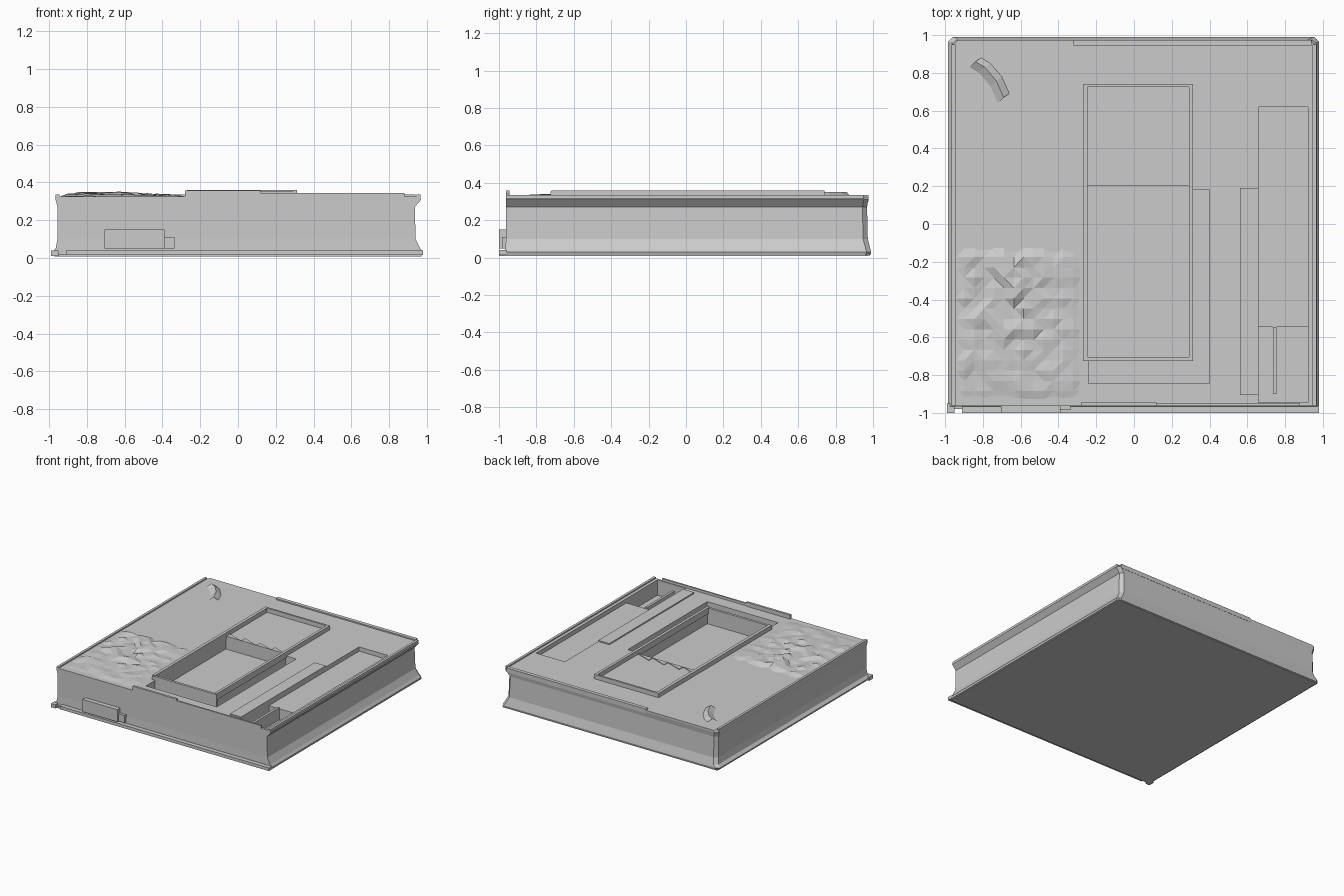
import bpy, bmesh, random
from mathutils import Vector

if "Cube" in bpy.data.objects:
    bpy.data.objects.remove(bpy.data.objects["Cube"])
random.seed(4)


def finish(name, bm):
    bmesh.ops.recalc_face_normals(bm, faces=bm.faces)
    me = bpy.data.meshes.new(name)
    bm.to_mesh(me)
    bm.free()
    ob = bpy.data.objects.new(name, me)
    bpy.context.collection.objects.link(ob)
    return ob


def box(name, x0, x1, y0, y1, z0, z1):
    bm = bmesh.new()
    bmesh.ops.create_cube(bm, size=1)
    for v in bm.verts:
        v.co = Vector(((x0 + x1) / 2 + v.co.x * (x1 - x0),
                       (y0 + y1) / 2 + v.co.y * (y1 - y0),
                       (z0 + z1) / 2 + v.co.z * (z1 - z0)))
    return finish(name, bm)


def stack(name, rings, c=0.025):
    """Loft chamfered rectangles (x0, x1, y0, y1, z); front corners stay nearly square."""
    bm = bmesh.new()
    loops = []
    for x0, x1, y0, y1, z in rings:
        pts = [(x0, y0), (x1, y0), (x1, y1 - c), (x1 - c, y1), (x0 + c, y1), (x0, y1 - c)]
        loops.append([bm.verts.new((x, y, z)) for x, y in pts])
    for a, b in zip(loops, loops[1:]):
        for i in range(len(a)):
            j = (i + 1) % len(a)
            bm.faces.new((a[i], a[j], b[j], b[i]))
    bm.faces.new(loops[0])
    bm.faces.new(loops[-1])
    return finish(name, bm)


def cut(target, *dims):
    cutter = box("cutter", *dims)
    mod = target.modifiers.new("cut", 'BOOLEAN')
    mod.operation, mod.solver, mod.object = 'DIFFERENCE', 'EXACT', cutter
    bpy.context.view_layer.objects.active = target
    bpy.ops.object.modifier_apply(modifier=mod.name)
    bpy.data.objects.remove(cutter)


# Main slab: flared foot, upright walls, projecting cornice
slab = stack("slab_body", [
    (-0.98, 0.975, -0.965, 0.985, 0.015),
    (-0.985, 0.98, -0.965, 0.99, 0.03),
    (-0.965, 0.965, -0.965, 0.985, 0.05),
    (-0.955, 0.94, -0.963, 0.972, 0.10),
    (-0.955, 0.935, -0.963, 0.968, 0.27),
    (-0.965, 0.97, -0.963, 0.975, 0.31),
    (-0.955, 0.955, -0.963, 0.975, 0.325)])

# Courtyard, its side trough, and the sunken strip along the right side
cut(slab, -0.25, 0.30, -0.71, 0.20, 0.225, 0.5)
cut(slab, -0.24, 0.40, -0.845, -0.72, 0.225, 0.5)
cut(slab, 0.305, 0.40, -0.80, 0.18, 0.225, 0.5)
cut(slab, 0.66, 0.92, -0.945, 0.62, 0.29, 0.5)
cut(slab, 0.66, 0.92, -0.945, -0.545, 0.20, 0.5)

# Raised curb framing the courtyard
box("curb_left", -0.27, -0.245, -0.72, 0.74, 0.31, 0.36)
box("curb_right", 0.29, 0.312, -0.72, 0.74, 0.31, 0.36)
box("curb_back", -0.27, 0.312, 0.725, 0.74, 0.31, 0.36)
box("curb_front", -0.27, 0.312, -0.725, -0.705, 0.22, 0.355)

# Stepped edge where the courtyard floor ends
for i in range(4):
    x = -0.25 + i * 0.137
    bm = bmesh.new()
    low = [bm.verts.new(p) for p in ((x, 0.2, 0.29), (x + 0.137, 0.2, 0.29), (x, 0.25, 0.29))]
    top = bmesh.ops.extrude_face_region(bm, geom=[bm.faces.new(low)])["geom"]
    bmesh.ops.translate(bm, verts=[g for g in top if isinstance(g, bmesh.types.BMVert)],
                        vec=(0, 0, 0.04))
    finish("courtyard_step", bm)

# Long ridge beside the sunken strip and a narrow rib in the pit
box("roof_ridge", 0.56, 0.66, -0.905, 0.19, 0.30, 0.335)
box("pit_rib", 0.735, 0.755, -0.90, -0.545, 0.20, 0.30)

# Front parapet and low rims on the roof edge
box("front_parapet", -0.28, 0.12, -0.963, -0.945, 0.30, 0.358)
box("front_rim", 0.12, 0.88, -0.963, -0.95, 0.30, 0.345)
box("back_rim", -0.32, 0.94, 0.945, 0.975, 0.30, 0.335)
for x in (-0.965, 0.945):
    box("side_rim", x, x + 0.02, -0.963, 0.95, 0.305, 0.335)

# Rough raised patch on the front left of the roof
bm = bmesh.new()
bmesh.ops.create_grid(bm, x_segments=13, y_segments=15, size=1)
for v in bm.verts:
    edge = max(abs(v.co.x), abs(v.co.y)) > 0.99
    inner = 1 - 0.6 * max(abs(v.co.x + 0.3), abs(v.co.y - 0.3))
    z = 0.322 if edge else 0.327 + random.random() * 0.03 * max(0.1, inner)
    v.co = Vector((-0.61 + v.co.x * 0.34, -0.53 + v.co.y * 0.41, z))
bmesh.ops.triangulate(bm, faces=bm.faces)
finish("rough_roof_patch", bm)

# Small curved fin at the back left of the roof
bm = bmesh.new()
path = [(-0.81, 0.88), (-0.76, 0.85), (-0.70, 0.78), (-0.66, 0.69)]
outer = [bm.verts.new((x, y, 0.325)) for x, y in path]
crest = [bm.verts.new((x - 0.03, y - 0.02, 0.35)) for x, y in path]
foot = [bm.verts.new((x - 0.06, y - 0.05, 0.325)) for x, y in path]
for a, b in ((outer, crest), (crest, foot)):
    for i in range(3):
        bm.faces.new((a[i], a[i + 1], b[i + 1], b[i]))
finish("roof_fin", bm)

# Front plinth and entrance box
box("front_plinth", -0.91, 0.98, -1.0, -0.96, 0.015, 0.04)
box("corner_foot", -0.99, -0.95, -1.0, -0.95, 0.01, 0.04)
box("entrance_box", -0.705, -0.39, -1.0, -0.96, 0.05, 0.15)
box("entrance_side", -0.39, -0.335, -0.985, -0.96, 0.05, 0.11)

# Thin ground sheet
box("ground_sheet", -0.97, 0.97, -0.98, 0.98, 0.008, 0.02)
